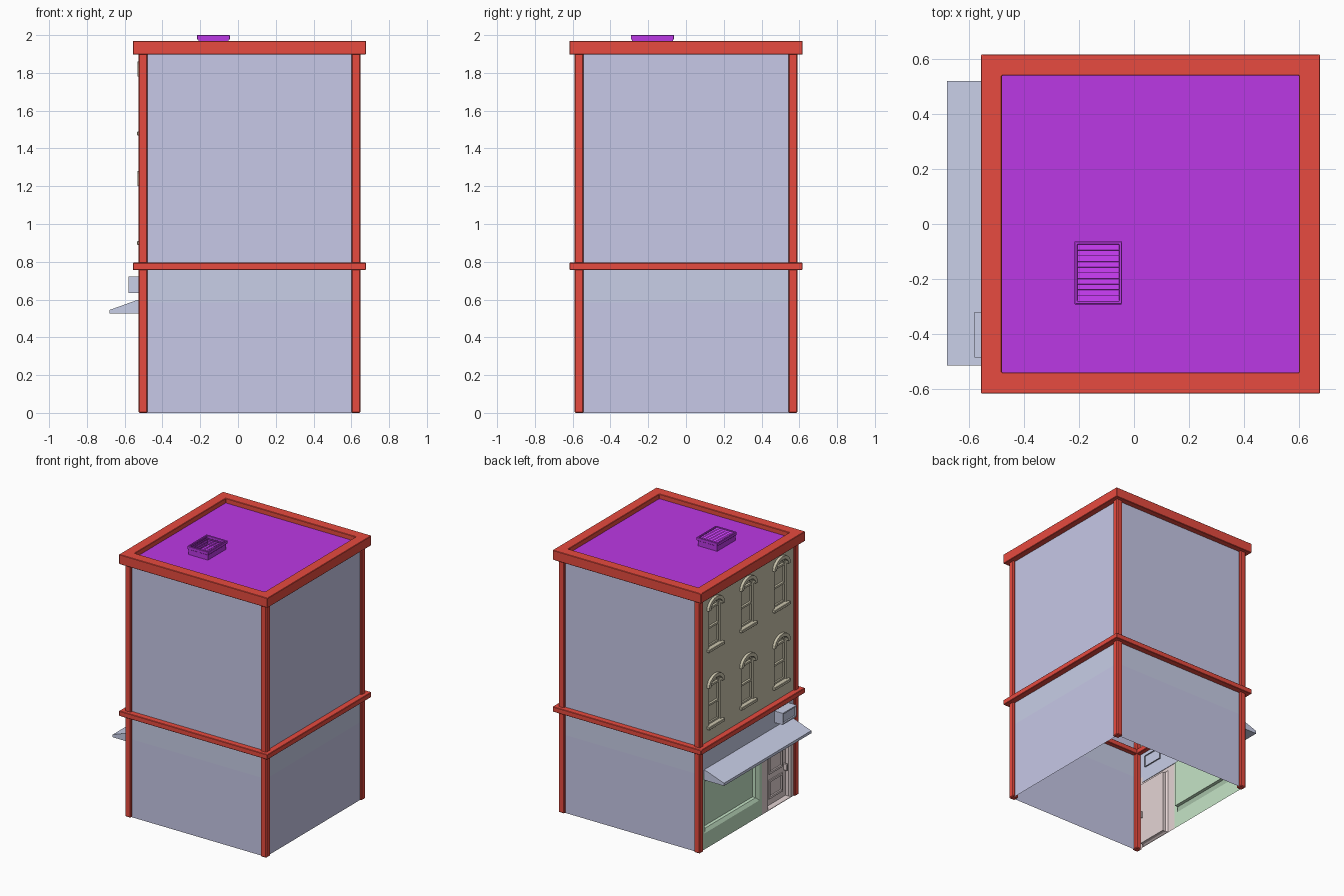
import bpy, bmesh, math
from mathutils import Matrix

if "Cube" in bpy.data.objects:
    bpy.data.objects.remove(bpy.data.objects["Cube"])

def mat(name, rgb):
    m = bpy.data.materials.new(name)
    m.diffuse_color = (*rgb, 1)
    m.use_nodes = True
    m.node_tree.nodes["Principled BSDF"].inputs["Base Color"].default_value = m.diffuse_color
    return m

RED = mat("red_trim", (0.80, 0.07, 0.05))
PURPLE = mat("purple_roof", (0.50, 0.04, 0.78))
BLUE = mat("blue_wall", (0.57, 0.58, 0.80))
PALE = mat("pale_blue", (0.58, 0.62, 0.80))
KHAKI = mat("khaki_facade", (0.60, 0.56, 0.42))
GREEN = mat("green_shopfront", (0.56, 0.78, 0.57))
PINK = mat("pink_door", (0.78, 0.66, 0.66))

def finish(name, bm, m, recalc=True):
    if recalc:
        bmesh.ops.recalc_face_normals(bm, faces=bm.faces)
    me = bpy.data.meshes.new(name)
    bm.to_mesh(me)
    bm.free()
    me.materials.append(m)
    ob = bpy.data.objects.new(name, me)
    bpy.context.collection.objects.link(ob)
    return ob

def box(name, x, y, z, m, bevel=0, tilt=0):
    bm = bmesh.new()
    bmesh.ops.create_cube(bm, size=1)
    c = [(r[0] + r[1]) / 2 for r in (x, y, z)]
    s = [r[1] - r[0] for r in (x, y, z)]
    bm.transform(Matrix.Translation(c) @ Matrix.Rotation(tilt, 4, 'X') @ Matrix.Diagonal((*s, 1)))
    if bevel:
        bmesh.ops.bevel(bm, geom=bm.edges[:], offset=bevel, segments=1, affect='EDGES')
    return finish(name, bm, m)

def ring(name, x, y, z, w, m, bevel=0.003):
    """Rectangular frame lying flat, w wide."""
    bm = bmesh.new()
    rows = []
    for i, zz in ((0, z[0]), (0, z[1]), (w, z[1]), (w, z[0])):
        rows.append([bm.verts.new((a, b, zz)) for a, b in (
            (x[0] + i, y[0] + i), (x[1] - i, y[0] + i), (x[1] - i, y[1] - i), (x[0] + i, y[1] - i))])
    for k in range(4):
        p, q = rows[k], rows[(k + 1) % 4]
        for j in range(4):
            bm.faces.new((p[j], p[(j + 1) % 4], q[(j + 1) % 4], q[j]))
    bmesh.ops.recalc_face_normals(bm, faces=bm.faces)
    if bevel:
        bmesh.ops.bevel(bm, geom=bm.edges[:], offset=bevel, segments=1, affect='EDGES')
    return finish(name, bm, m)

def sheet(name, a, b, z, m):
    """Upright wall sheet from plan point a to b."""
    bm = bmesh.new()
    bm.faces.new([bm.verts.new(p) for p in ((*a, z[0]), (*b, z[0]), (*b, z[1]), (*a, z[1]))])
    return finish(name, bm, m, False)

# Facade helpers: loops are (y, z) points on the -x side
def rect(y, z, i=0):
    return [(y[1] - i, z[0] + i), (y[0] + i, z[0] + i), (y[0] + i, z[1] - i), (y[1] - i, z[1] - i)]

def arch(y, z0, zs, hw, rise, n=10):
    arc = [(y - hw * math.cos(math.pi * k / n), zs + rise * math.sin(math.pi * k / n)) for k in range(n + 1)]
    return [(y + hw, z0), (y - hw, z0)] + arc

def panel(name, loops, x, m):
    """Flat facade sheet: the first loop is the outline, the rest are holes."""
    bm = bmesh.new()
    for lp in loops:
        vs = [bm.verts.new((x, *p)) for p in lp]
        for k in range(len(vs)):
            bm.edges.new((vs[k], vs[(k + 1) % len(vs)]))
    bmesh.ops.triangle_fill(bm, use_beauty=True, use_dissolve=False, edges=bm.edges[:], normal=(-1, 0, 0))
    for f in bm.faces:
        f.normal_update()
        if f.normal.x > 0:
            f.normal_flip()
    return finish(name, bm, m, False)

def recess(name, steps, m):
    """Stepped recess through (loop, x) pairs, closed at the last loop."""
    bm = bmesh.new()
    rows = [[bm.verts.new((x, *p)) for p in lp] for lp, x in steps]
    for p, q in zip(rows, rows[1:]):
        n = len(p)
        for j in range(n):
            bm.faces.new((p[j], p[(j + 1) % n], q[(j + 1) % n], q[j]))
    cap = bm.faces.new(rows[-1])
    cap.normal_update()
    bmesh.ops.recalc_face_normals(bm, faces=bm.faces)
    if cap.normal.x > 0:
        bmesh.ops.reverse_faces(bm, faces=bm.faces[:])
    return finish(name, bm, m, False)

XL, XR, Y, TOP = -0.512, 0.632, 0.573, 1.935

# Plain side and rear walls, in three height bands
for band, z, m in (("lower", (0, 0.585), BLUE), ("middle", (0.585, 0.78), PALE), ("upper", (0.78, TOP), BLUE)):
    sheet(band + "_front_wall", (XL, -Y), (XR, -Y), z, m)
    sheet(band + "_right_wall", (XR, -Y), (XR, Y), z, m)
    sheet(band + "_back_wall", (XR, Y), (XL, Y), z, m)

# Corner posts, floor band, cornice
for i, px in enumerate((-0.503, 0.624)):
    for j, py in enumerate((-0.566, 0.566)):
        box(f"corner_post_{i}{j}", (px - .024, px + .024), (py - .024, py + .024), (0, 1.92), RED, 0.006)
ring("floor_band", (-0.557, 0.677), (-0.617, 0.617), (0.757, 0.795), 0.077, RED)
ring("cornice", (-0.557, 0.677), (-0.617, 0.617), (1.897, 1.97), 0.077, RED)

# Roof and louvred vent
box("roof", (-0.50, 0.62), (-0.56, 0.56), (1.925, TOP), PURPLE)
ring("vent_body", (-0.21, -0.05), (-0.285, -0.07), (TOP, 1.978), 0.012, PURPLE, 0)
ring("vent_rim", (-0.217, -0.043), (-0.292, -0.063), (1.976, 2.0), 0.012, PURPLE, 0.002)
for k in range(10):
    yc = -0.27 + k * 0.0205
    box(f"vent_slat_{k}", (-0.206, -0.054), (yc - .012, yc + .012), (1.985, 1.988), PURPLE, 0, math.radians(-28))

# Upper facade with two rows of arched windows
holes = []
for r, zs in enumerate((1.20, 1.78)):
    for c, wy in enumerate((-0.39, 0.0, 0.39)):
        z0, n = zs - 0.29, f"{r}{c}"
        op = arch(wy, z0, zs, 0.07, 0.055)
        holes.append(op)
        recess("window_" + n, [(op, XL), (op, XL + .012), (arch(wy, z0 + .012, zs, .056, .042), XL + .012),
                               (arch(wy, z0 + .012, zs, .056, .042), XL + .024)], KHAKI)
        for part, zb in (("transom_bar_", zs - .004), ("meeting_rail_", zs - .145)):
            box(part + n, (XL + .008, XL + .026), (wy - .06, wy + .06), (zb - .007, zb + .007), KHAKI)
        box("sill_" + n, (-0.534, XL + .01), (wy - .095, wy + .095), (z0 - .022, z0), KHAKI, 0.003)
        # Arched hood above the window
        bm = bmesh.new()
        rows = []
        for hw, rise, x in ((.07, .055, XL + .002), (.07, .055, -.532), (.095, .08, -.532), (.095, .08, XL + .002)):
            rows.append([bm.verts.new((x, *p)) for p in arch(wy, 0, zs, hw, rise)[2:]])
        for a in range(4):
            p, q = rows[a], rows[(a + 1) % 4]
            for j in range(len(p) - 1):
                bm.faces.new((p[j], p[j + 1], q[j + 1], q[j]))
        for e in (0, -1):
            bm.faces.new([w[e] for w in rows])
        finish("window_hood_" + n, bm, KHAKI)
panel("upper_facade", [rect((-Y, Y), (0.78, TOP))] + holes, XL, KHAKI)
panel("middle_facade", [rect((-Y, Y), (0.57, 0.78))], XL, PALE)

# Shopfront with a chamfered display window
wy, wz = (-0.14, 0.51), (0.12, 0.52)
panel("shopfront", [rect((-0.17, Y), (0, 0.57)), rect(wy, wz)], XL, GREEN)
recess("display_window", [(rect(wy, wz), XL), (rect(wy, wz, .025), XL + .015),
                          (rect(wy, wz, .025), XL + .04)], GREEN)

# Doorway, panelled door and handle
dy, dz = (-0.515, -0.24), (0.004, 0.50)
panel("door_surround", [rect((-Y, -0.17), (0, 0.57)), rect(dy, dz)], XL, PINK)
leaf = rect((-0.50, -0.255), (0.012, 0.485))
p1, p2 = ((-0.46, -0.295), (0.06, 0.20)), ((-0.46, -0.295), (0.245, 0.445))
recess_x = XL + .035
bm_steps = [(rect(dy, dz), XL), (leaf, XL + .012), (leaf, recess_x)]
recess("door_leaf", bm_steps, PINK)
for k, (py, pz) in enumerate((p1, p2)):
    recess(f"door_panel_{k}", [(rect(py, pz), recess_x), (rect(py, pz), recess_x - .008),
                               (rect(py, pz, .015), recess_x - .008), (rect(py, pz, .02), recess_x - .002)], PINK)
box("door_handle", (recess_x - .03, recess_x + .012), (-0.488, -0.474), (0.21, 0.26), PINK, 0.003)

# Wedge awning
bm = bmesh.new()
prof = ((XL + .004, 0.60), (-0.535, 0.597), (-0.68, 0.545), (-0.68, 0.525), (XL + .004, 0.525))
f = bm.faces.new([bm.verts.new((x, -0.515, z)) for x, z in prof])
ext = bmesh.ops.extrude_face_region(bm, geom=[f])["geom"]
bmesh.ops.translate(bm, vec=(0, 1.035, 0), verts=[v for v in ext if isinstance(v, bmesh.types.BMVert)])
finish("awning", bm, PALE)

# Wall unit above the door
uy, uz = (-0.485, -0.32), (0.635, 0.722)
recess("wall_unit", [(rect(uy, uz), XL + .01), (rect(uy, uz), -0.58), (rect(uy, uz, .01), -0.58),
                     (rect(uy, uz, .012), -0.572)], PALE)
